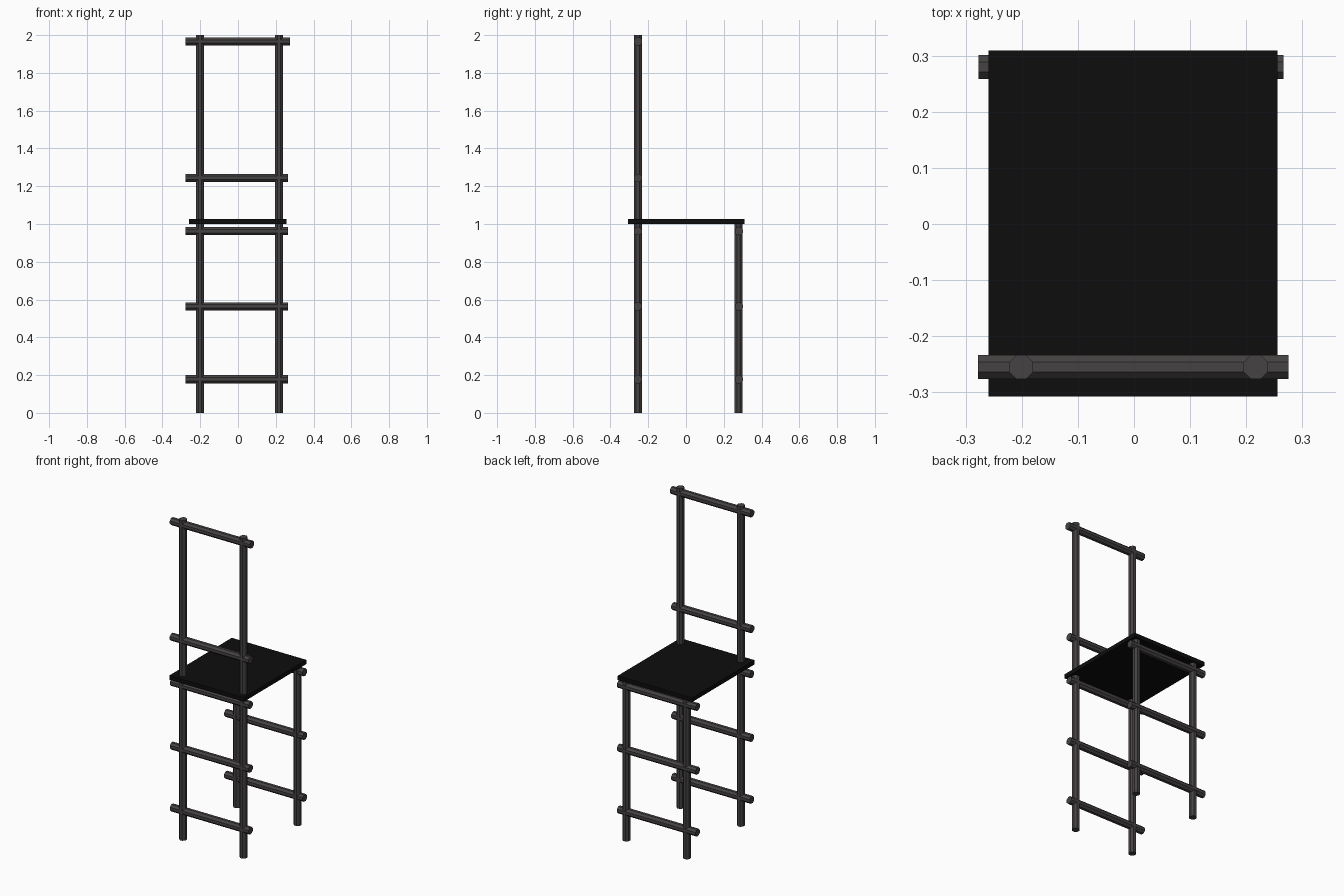
import bpy, math

if "Cube" in bpy.data.objects:
    bpy.data.objects.remove(bpy.data.objects["Cube"])

R = 0.0232          # octagon corner radius, flats facing the axes
BACK_Y, LEG_Y = -0.255, 0.28
POST_X = (-0.201, 0.217)


def material(name, v):
    m = bpy.data.materials.new(name)
    m.diffuse_color = (*v, 1)
    m.use_nodes = True
    m.node_tree.nodes["Principled BSDF"].inputs["Base Color"].default_value = m.diffuse_color
    return m


frame_mat = material("dark_grey", (0.06, 0.055, 0.054))
seat_mat = material("black", (0.004, 0.004, 0.004))


def pole(name, length, centre, along_x=False):
    bpy.ops.mesh.primitive_cylinder_add(vertices=8, radius=R, depth=length)
    ob = bpy.context.object
    ob.name = name
    # turn the octagon so that flats face the axes, then lay rails along x
    for p in ob.data.vertices:
        x, y, z = p.co
        a = math.atan2(y, x) + math.pi / 8
        x, y = R * math.cos(a), R * math.sin(a)
        p.co = (z, y, x) if along_x else (x, y, z)
    if along_x:
        ob.data.flip_normals()
    ob.location = centre
    ob.data.materials.append(frame_mat)


def rail(name, x0, x1, y, z):
    pole(name, x1 - x0, ((x0 + x1) / 2, y, z), True)


# Posts: tall pair carries the backrest, short pair stops under the seat
for side, x in zip(("left", "right"), POST_X):
    pole(f"tall_post_{side}", 2.0, (x, BACK_Y, 1.0))
    pole(f"short_leg_{side}", 1.0, (x, LEG_Y - 0.002, 0.5))

# Rungs below the seat, on both pairs of legs
for i, z in enumerate((0.178, 0.564, 0.962)):
    for label, y in (("tall_side", BACK_Y), ("short_side", LEG_Y)):
        rail(f"{label}_rung_{i + 1}", -0.277, 0.266, y, z)

# Backrest rails
rail("backrest_lower_rail", -0.278, 0.266, BACK_Y, 1.244)
rail("backrest_top_rail", -0.278, 0.275, BACK_Y, 1.966)

# Seat slab
bpy.ops.mesh.primitive_cube_add(size=1, location=(-0.002, 0.001, 1.013))
seat = bpy.context.object
seat.name = "seat"
seat.scale = (0.515, 0.617, 0.026)
seat.data.materials.append(seat_mat)
